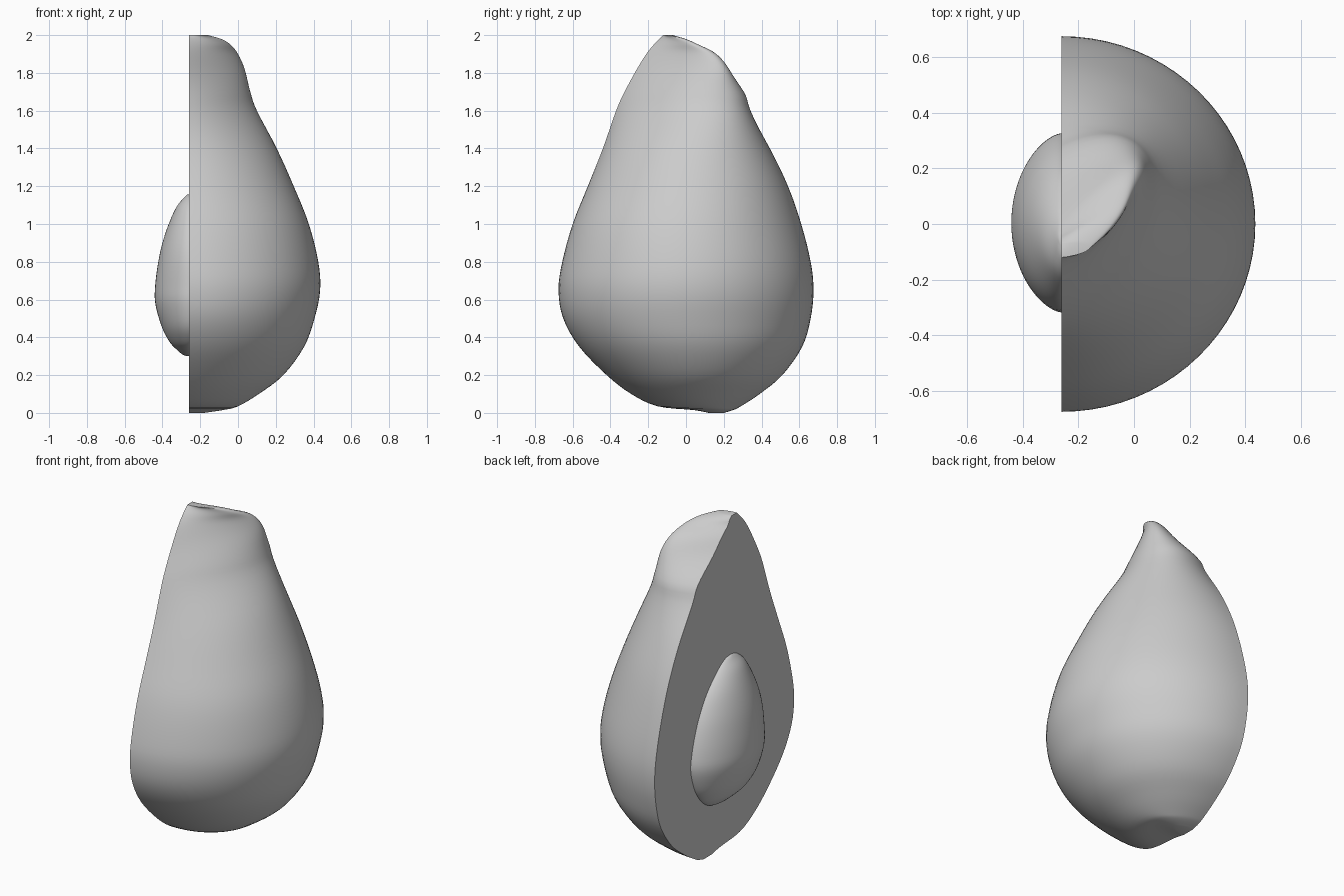
import bpy, bmesh, math

cube = bpy.data.objects.get("Cube")
if cube:
    bpy.data.objects.remove(cube, do_unlink=True)

CUT_X = -0.26
ARC_STEPS = 40
SUBSTEPS = 4


def catmull(a, b, c, d, t):
    """Smooth interpolation between b and c."""
    return 0.5 * (2 * b + (c - a) * t + (2 * a - 5 * b + 4 * c - d) * t ** 2
                  + (3 * b - a - 3 * c + d) * t ** 3)


def smooth_stations(stations):
    """Insert interpolated stations between the given ones."""
    last = len(stations) - 1
    result = []
    for i in range(last):
        group = [stations[max(0, min(last, i + k))] for k in (-1, 0, 1, 2)]
        for step in range(SUBSTEPS):
            result.append([catmull(*values, step / SUBSTEPS) for values in zip(*group)])
    result.append(list(stations[-1]))
    return result


def half_loft(name, stations, direction, power):
    """Stack half-oval sections against the cut plane.
    Station: height, cut start y, cut end y, depth from the cut, sideways lean."""
    bm = bmesh.new()
    rings = []
    for z, y_min, y_max, depth, lean in smooth_stations(stations):
        centre, radius = (y_min + y_max) / 2, (y_max - y_min) / 2
        ring = []
        for i in range(ARC_STEPS + 1):
            angle = math.pi * i / ARC_STEPS
            rise = max(0.0, math.sin(angle))
            x = CUT_X + direction * depth * rise ** power
            y = centre + radius * math.cos(angle) + lean * rise
            ring.append(bm.verts.new((x, y, z)))
        rings.append(ring)
    count = ARC_STEPS + 1
    for low, high in zip(rings, rings[1:]):
        for i in range(count):
            j = (i + 1) % count
            bm.faces.new((low[i], low[j], high[j], high[i]))
    bm.faces.new(rings[0])
    bm.faces.new(rings[-1])
    bmesh.ops.recalc_face_normals(bm, faces=bm.faces)
    mesh = bpy.data.meshes.new(name)
    bm.to_mesh(mesh)
    bm.free()
    obj = bpy.data.objects.new(name, mesh)
    bpy.context.collection.objects.link(obj)
    bpy.ops.object.select_all(action="DESELECT")
    obj.select_set(True)
    bpy.context.view_layer.objects.active = obj
    bpy.ops.object.shade_smooth_by_angle(angle=math.radians(45))
    return obj


# Halved fruit: full base, leaning neck and rounded stem end
fruit_sections = [
    (0, .12, .2, .08, 0),
    (.015, .04, .25, .18, 0),
    (.035, -.15, .29, .26, 0),
    (.1, -.29, .39, .37, 0),
    (.2, -.42, .51, .5, 0),
    (.35, -.565, .615, .61, 0),
    (.5, -.65, .66, .665, 0),
    (.65, -.675, .675, .695, 0),
    (.8, -.655, .66, .685, 0),
    (1, -.6, .61, .635, 0),
    (1.2, -.52, .54, .555, .02),
    (1.4, -.44, .44, .465, .06),
    (1.6, -.37, .31, .36, .15),
    (1.7, -.325, .255, .325, .18),
    (1.82, -.26, .11, .295, .24),
    (1.9, -.21, .03, .26, .22),
    (1.95, -.17, -.03, .22, .15),
    (1.98, -.14, -.05, .17, .08),
    (2, -.12, -.07, .1, .01),
]
half_loft("fruit_half", fruit_sections, 1, 1)

# Teardrop seed bulging out of the cut face
seed_sections = [
    (.3, .02, .08, .01, 0),
    (.31, -.05, .15, .035, 0),
    (.34, -.14, .2, .07, 0),
    (.38, -.21, .24, .105, 0),
    (.46, -.28, .29, .145, 0),
    (.58, -.315, .325, .178, 0),
    (.68, -.315, .315, .178, 0),
    (.8, -.305, .28, .162, 0),
    (.9, -.28, .235, .14, 0),
    (1, -.235, .17, .107, 0),
    (1.09, -.18, .08, .066, 0),
    (1.14, -.12, .01, .025, 0),
    (1.155, -.07, -.04, .01, 0),
]
half_loft("seed", seed_sections, -1, 1.25)
